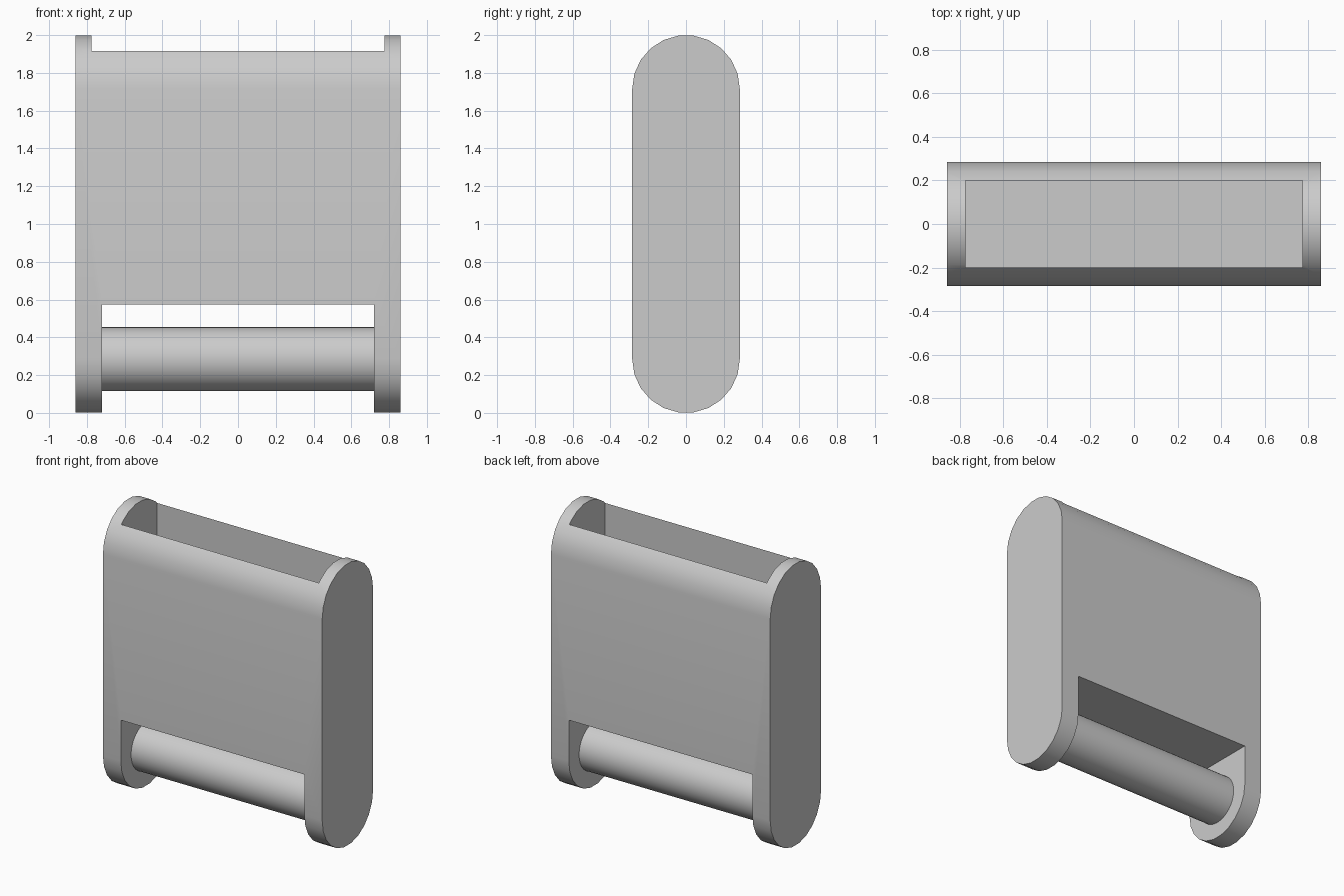
import bpy
import bmesh
from math import pi, sin, cos

default = bpy.data.objects.get("Cube")
if default:
    bpy.data.objects.remove(default, do_unlink=True)

HALF_WIDTH, RADIUS, HEIGHT = 0.86, 0.285, 2.0
ARC_STEPS = 11

grey = bpy.data.materials.new("light grey")
grey.use_nodes = True
colour = (0.6, 0.6, 0.6, 1)
grey.diffuse_color = colour
grey.node_tree.nodes["Principled BSDF"].inputs["Base Color"].default_value = colour


def extrude_profile(name, profile, half_width):
    """Sweep a (y, z) profile along x, centred on x = 0."""
    bm = bmesh.new()
    face = bm.faces.new([bm.verts.new((-half_width, y, z)) for y, z in profile])
    swept = bmesh.ops.extrude_face_region(bm, geom=[face], use_keep_orig=True)
    moved = [v for v in swept["geom"] if isinstance(v, bmesh.types.BMVert)]
    bmesh.ops.translate(bm, verts=moved, vec=(2 * half_width, 0, 0))
    bmesh.ops.recalc_face_normals(bm, faces=bm.faces)
    mesh = bpy.data.meshes.new(name)
    bm.to_mesh(mesh)
    bm.free()
    obj = bpy.data.objects.new(name, mesh)
    bpy.context.collection.objects.link(obj)
    mesh.materials.append(grey)
    return obj


def arc(centre_z, radius, start, sweep, count):
    return [(radius * cos(start + sweep * i / count),
             centre_z + radius * sin(start + sweep * i / count))
            for i in range(count + 1)]


def activate(obj):
    bpy.ops.object.select_all(action='DESELECT')
    obj.select_set(True)
    bpy.context.view_layer.objects.active = obj


def cut_box(target, half_x, half_y, bottom, top):
    box = [(-half_y, bottom), (half_y, bottom), (half_y, top), (-half_y, top)]
    cutter = extrude_profile("cutter", box, half_x)
    cutter.hide_render = True
    mod = target.modifiers.new("cut", 'BOOLEAN')
    mod.operation = 'DIFFERENCE'
    mod.solver = 'EXACT'
    mod.object = cutter
    activate(target)
    bpy.ops.object.modifier_apply(modifier=mod.name)
    bpy.data.objects.remove(cutter, do_unlink=True)


# Round-ended body
outline = (arc(HEIGHT - RADIUS, RADIUS, 0, pi, ARC_STEPS)
           + arc(RADIUS, RADIUS, pi, pi, ARC_STEPS))
body = extrude_profile("body", outline, HALF_WIDTH)

# Open pocket from the top, and the gap around the roller
cut_box(body, 0.775, 0.2, 0.66, 2.2)
cut_box(body, 0.72, 0.5, -0.2, 0.575)

# Roller held between the two side plates
roller = extrude_profile("roller", arc(RADIUS, 0.17, 0, 2 * pi, 32)[:-1],
                         HALF_WIDTH - 0.01)

for part in (body, roller):
    activate(part)
    bpy.ops.object.shade_smooth_by_angle(angle=pi / 6)
